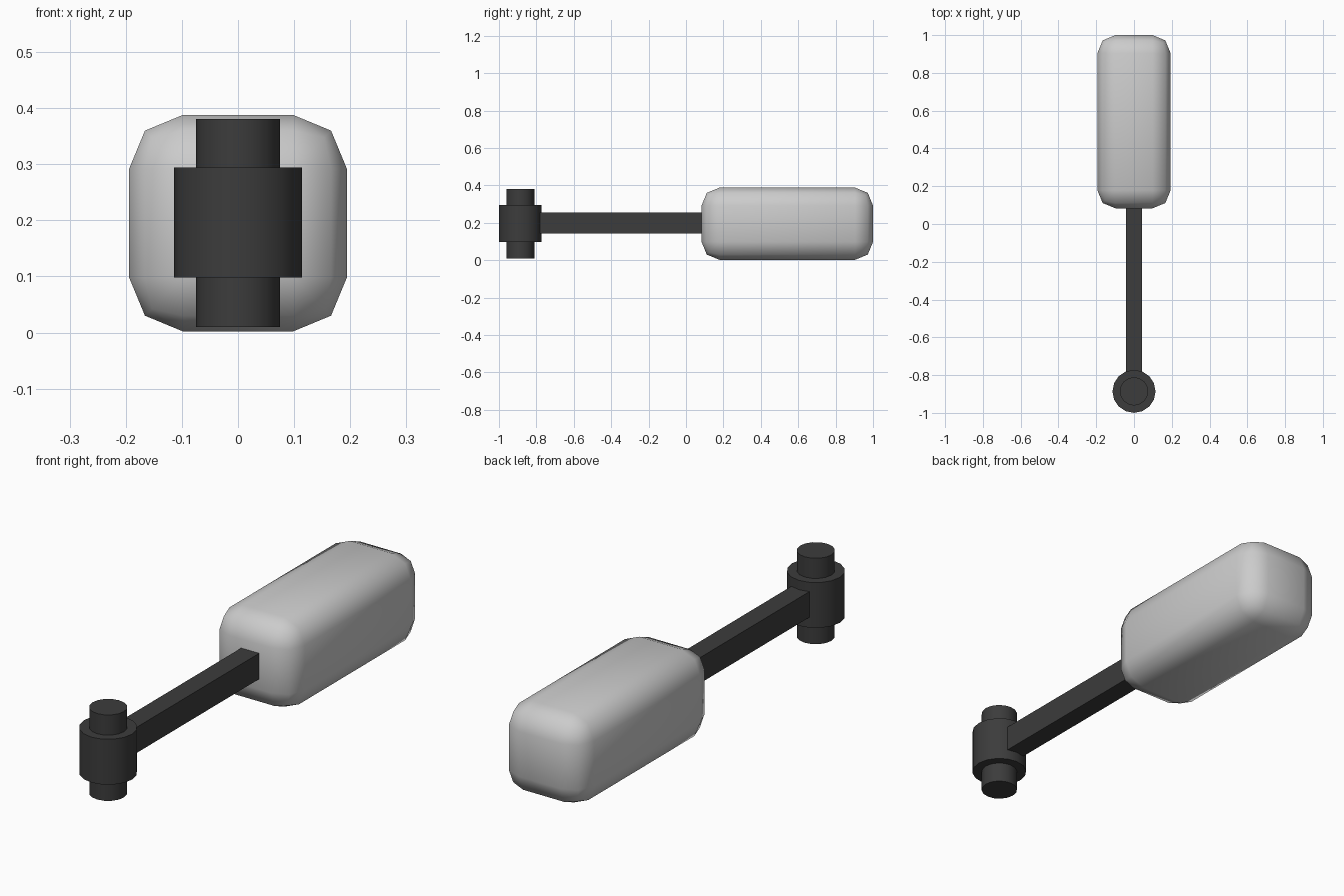
import bpy, math

if "Cube" in bpy.data.objects:
    bpy.data.objects.remove(bpy.data.objects["Cube"])

dark = bpy.data.materials.new("dark_metal")
dark.diffuse_color = (0.045, 0.045, 0.045, 1)
dark.use_nodes = True
dark.node_tree.nodes["Principled BSDF"].inputs["Base Color"].default_value = dark.diffuse_color


def box(name, lo, hi):
    mid = [(a + b) / 2 for a, b in zip(lo, hi)]
    bpy.ops.mesh.primitive_cube_add(size=1, location=mid)
    ob = bpy.context.object
    ob.name = name
    ob.scale = [b - a for a, b in zip(lo, hi)]
    bpy.ops.object.transform_apply(location=False, rotation=False, scale=True)
    return ob


def drum(name, radius, z0, z1):
    bpy.ops.mesh.primitive_cylinder_add(vertices=16, radius=radius, depth=z1 - z0,
                                        location=(0, -0.886, (z0 + z1) / 2))
    ob = bpy.context.object
    ob.name = name
    bpy.ops.object.shade_smooth_by_angle(angle=math.radians(40))
    ob.data.materials.append(dark)


# Rounded grip
grip = box("grip", (-0.194, 0.083, 0.002), (0.194, 1.0, 0.388))
bevel = grip.modifiers.new("round", 'BEVEL')
bevel.width = 0.096
bevel.segments = 2
bpy.ops.object.modifier_apply(modifier="round")
bpy.ops.object.shade_smooth()

# Flat bar joining the grip and the head
bar = box("bar", (-0.043, -0.82, 0.143), (0.043, 0.12, 0.254))
bar.data.materials.append(dark)

# Head: wide hub with a pin through it
drum("hub", 0.114, 0.098, 0.294)
drum("pin", 0.075, 0.010, 0.381)
